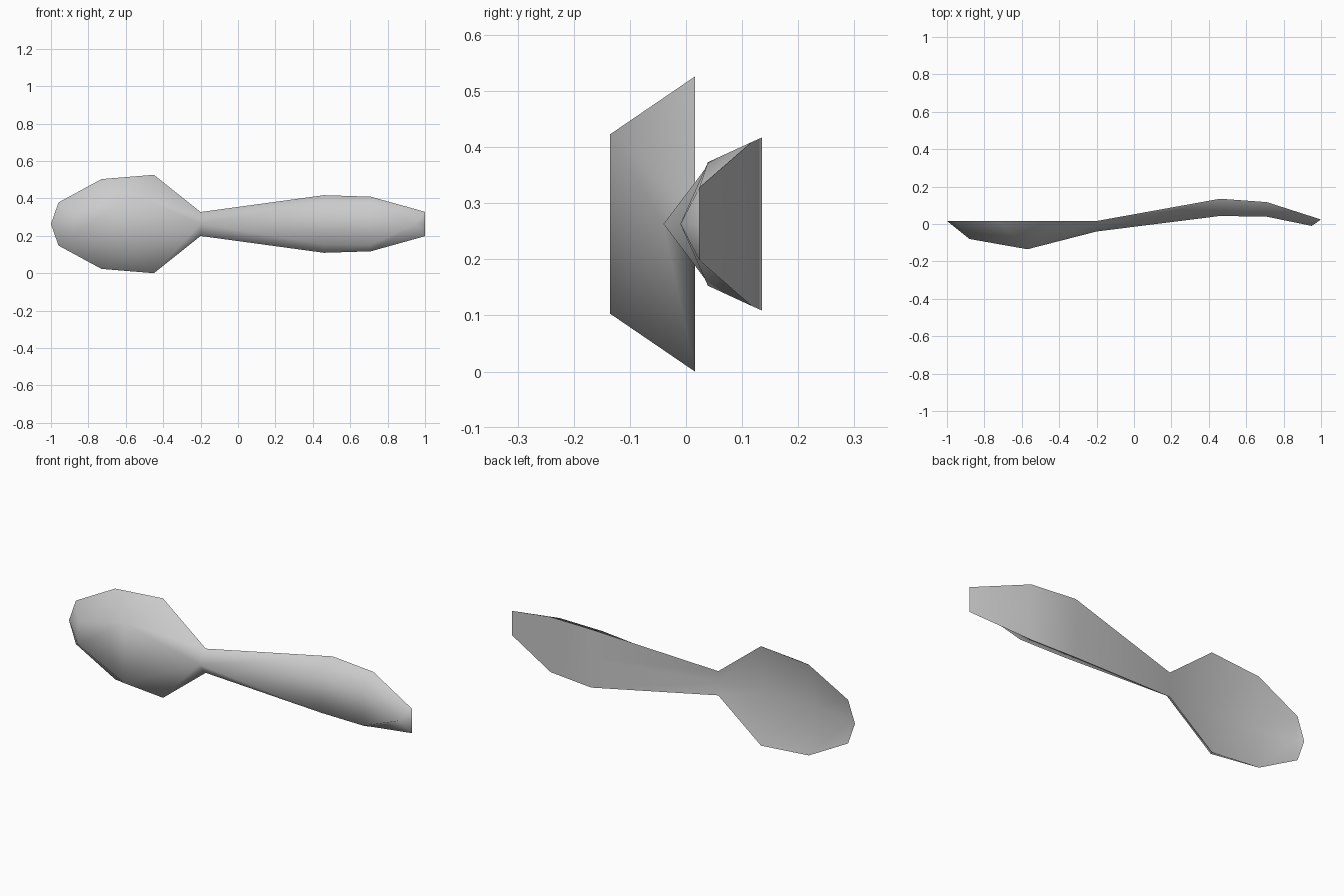
import bpy
import bmesh

cube = bpy.data.objects.get("Cube")
if cube:
    bpy.data.objects.remove(cube, do_unlink=True)

MID_Z = 0.263

# Single flat colour
metal = bpy.data.materials.new("light_grey_metal")
metal.use_nodes = True
grey = (0.6, 0.6, 0.6, 1.0)
metal.diffuse_color = grey
metal.node_tree.nodes["Principled BSDF"].inputs["Base Color"].default_value = grey

# Stations from bowl tip to handle end:
# (rim x, rim y, rim half width), (front x, front y, front half width), back centre y
bowl_tip = (-0.88, -0.08, 0.06)
bowl_base = (-0.57, -0.135, 0.16)
stations = [
    ((-1.00, 0.016, 0.0), bowl_tip, 0.016),
    ((-0.96, 0.016, 0.115), bowl_tip, 0.0),
    ((-0.73, 0.016, 0.24), bowl_base, -0.04),
    ((-0.45, 0.016, 0.263), bowl_base, -0.045),
    ((-0.20, 0.016, 0.064), (-0.20, -0.04, 0.0), 0.016),
    ((0.46, 0.135, 0.154), (0.46, 0.043, 0.11), 0.135),
    ((0.71, 0.117, 0.146), (0.71, 0.039, 0.11), 0.117),
    ((1.00, 0.024, 0.065), (0.95, -0.01, 0.0), 0.024),
]

bm = bmesh.new()
cache = {}


def vert(x, y, z):
    """Reuse a vertex where cross-section points coincide."""
    key = (round(x, 4), round(y, 4), round(z, 4))
    if key not in cache:
        cache[key] = bm.verts.new((x, y, z + MID_Z))
    return cache[key]


def face(verts):
    unique = list(dict.fromkeys(verts))
    if len(unique) > 2:
        bm.faces.new(unique)


def section(rim, front, centre_y):
    rx, ry, rw = rim
    fx, fy, fw = front
    return [vert(fx, fy, fw), vert(rx, ry, rw), vert(rx, centre_y, 0),
            vert(rx, ry, -rw), vert(fx, fy, -fw)]


# Skin the sections and close both ends
rings = [section(*s) for s in stations]
for a, b in zip(rings, rings[1:]):
    for i in range(len(a)):
        j = (i + 1) % len(a)
        face([a[i], a[j], b[j], b[i]])
face(rings[0])
face(rings[-1])
bmesh.ops.recalc_face_normals(bm, faces=bm.faces[:])

mesh = bpy.data.meshes.new("spoon")
bm.to_mesh(mesh)
bm.free()
mesh.materials.append(metal)
spoon = bpy.data.objects.new("spoon", mesh)
bpy.context.collection.objects.link(spoon)

# Smooth surfaces with a crisp rim
bpy.ops.object.select_all(action='DESELECT')
spoon.select_set(True)
bpy.context.view_layer.objects.active = spoon
bpy.ops.object.shade_smooth_by_angle(angle=1.6)
